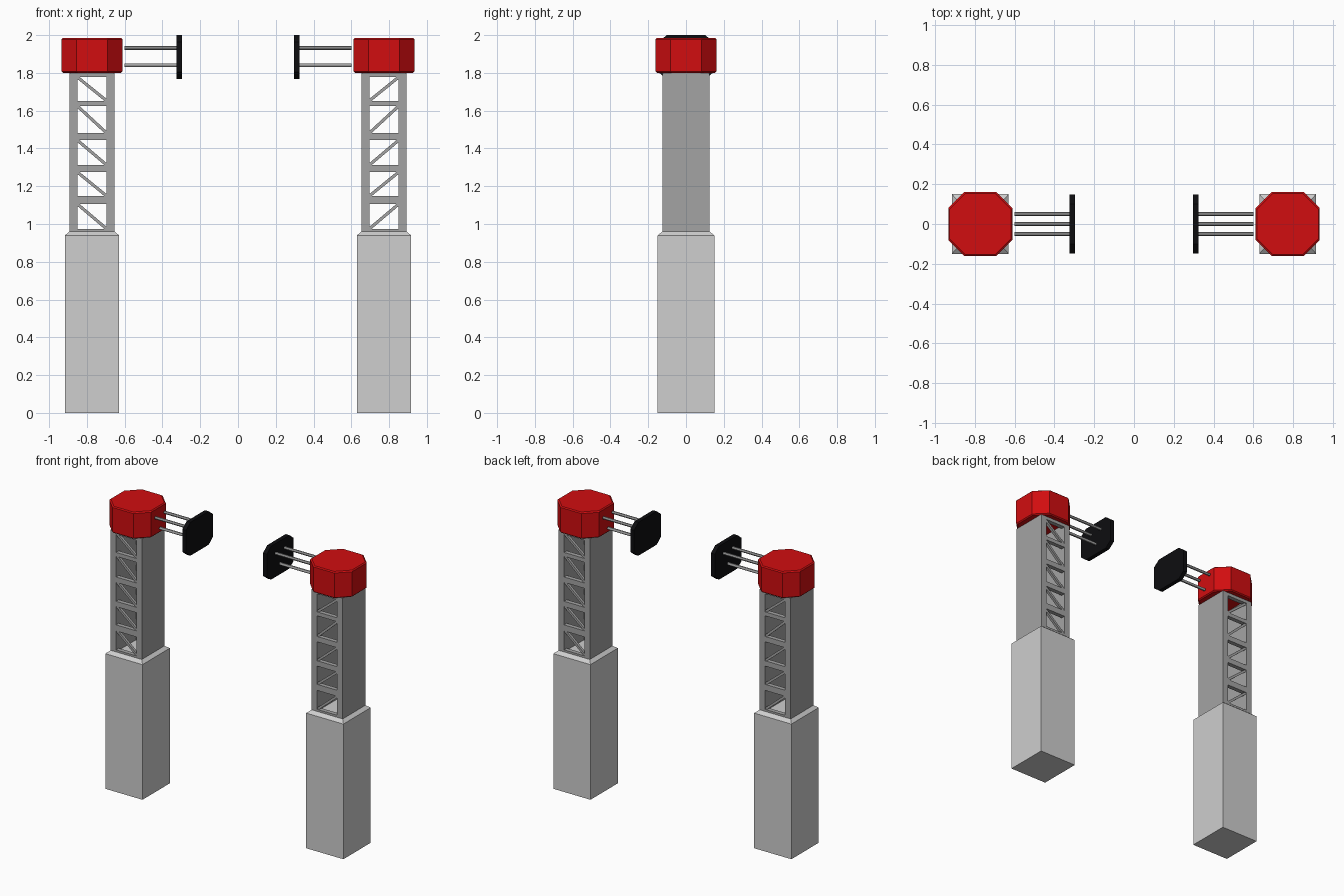
import bpy
import bmesh
import math
from mathutils import Matrix, Vector

default = bpy.data.objects.get("Cube")
if default:
    bpy.data.objects.remove(default, do_unlink=True)


def material(name, colour):
    mat = bpy.data.materials.new(name)
    mat.use_nodes = True
    mat.diffuse_color = (*colour, 1)
    mat.node_tree.nodes["Principled BSDF"].inputs["Base Color"].default_value = (*colour, 1)
    return mat


CONCRETE = material("light grey", (0.62, 0.62, 0.62))
STEEL = material("steel grey", (0.37, 0.37, 0.37))
RED = material("red", (0.64, 0.004, 0.005))
BLACK = material("black", (0.004, 0.004, 0.005))

CENTRE = 0.773           # tower axis
HALF_X, HALF_Y = 0.12, 0.125
POST = 0.042             # side wall thickness
BOTTOM, TOP = 0.96, 1.80


def finish(name, bm, mat):
    bmesh.ops.recalc_face_normals(bm, faces=bm.faces)
    mesh = bpy.data.meshes.new(name)
    bm.to_mesh(mesh)
    bm.free()
    mesh.materials.append(mat)
    obj = bpy.data.objects.new(name, mesh)
    bpy.context.collection.objects.link(obj)
    return obj


def add_box(bm, centre, size, tilt=0):
    mat = (Matrix.Translation(centre) @ Matrix.Rotation(tilt, 4, "Y")
           @ Matrix.Diagonal((*size, 1)))
    bmesh.ops.create_cube(bm, size=1, matrix=mat)


def outline(a, b, cut_a=0, cut_b=0):
    """Rectangle of half sizes a, b, with optional cut corners."""
    if not cut_a:
        return [(a, b), (-a, b), (-a, -b), (a, -b)]
    c, d = a - cut_a, b - cut_b
    return [(a, d), (c, b), (-c, b), (-a, d), (-a, -d), (-c, -b), (c, -b), (a, -d)]


def loft(name, mat, rings):
    """Skin a closed solid through rings of points."""
    bm = bmesh.new()
    loops = [[bm.verts.new(p) for p in ring] for ring in rings]
    for low, high in zip(loops, loops[1:]):
        for i in range(len(low)):
            j = (i + 1) % len(low)
            bm.faces.new((low[i], low[j], high[j], high[i]))
    bm.faces.new(loops[0])
    bm.faces.new(loops[-1])
    return finish(name, bm, mat)


def upright(x, z, points):
    return [(x + p, q, z) for p, q in points]


def build_tower(side, s):
    cx = s * CENTRE

    # Plinth with a chamfered top
    loft(side + "_plinth", CONCRETE, [
        upright(cx, 0, outline(0.143, 0.15)),
        upright(cx, 0.94, outline(0.143, 0.15)),
        upright(cx, BOTTOM, outline(HALF_X, HALF_Y))])

    # Solid side walls
    bm = bmesh.new()
    for k in (-1, 1):
        add_box(bm, (cx + k * (HALF_X - POST / 2), 0, (BOTTOM + TOP) / 2),
                (POST, 2 * HALF_Y, TOP - BOTTOM))
    finish(side + "_side_walls", bm, STEEL)

    # Open lattice on front and back: rails between windows, one brace in each
    windows = [(0.974, 1.106), (1.148, 1.275), (1.312, 1.444),
               (1.481, 1.625), (1.652, 1.778)]
    edges = [BOTTOM] + [z for w in windows for z in w] + [TOP]
    width = 2 * (HALF_X - POST)
    for face, k in (("front", -1), ("back", 1)):
        bm = bmesh.new()
        for low, high in zip(edges[::2], edges[1::2]):
            add_box(bm, (cx, k * (HALF_Y - 0.015), (low + high) / 2),
                    (width, 0.03, high - low))
        for low, high in windows:
            rise = high - low
            add_box(bm, (cx, k * (HALF_Y - 0.015), (low + high) / 2),
                    (math.hypot(width, rise), 0.018, 0.016),
                    -s * math.atan2(rise, width))
        finish(f"{side}_{face}_lattice", bm, STEEL)

    # Eight-sided cap with softened rims
    loft(side + "_cap", RED, [
        upright(cx, z, outline(r, r, 0.08, 0.08))
        for z, r in ((TOP, 0.154), (1.807, 0.161), (1.978, 0.161), (1.985, 0.154))])

    # Rods from the cap to the bumper plate
    bm = bmesh.new()
    start, end = 0.60, 0.32
    for y, z in ((-0.05, 1.932), (0.05, 1.932), (0, 1.841)):
        mat = (Matrix.Translation(Vector((s * (start + end) / 2, y, z)))
               @ Matrix.Rotation(math.pi / 2, 4, "Y"))
        bmesh.ops.create_cone(bm, cap_ends=True, segments=12, radius1=0.01,
                              radius2=0.01, depth=start - end, matrix=mat)
    finish(side + "_rods", bm, STEEL)
    bpy.context.view_layer.objects.active = bpy.data.objects[side + "_rods"]
    bpy.ops.object.select_all(action="DESELECT")
    bpy.data.objects[side + "_rods"].select_set(True)
    bpy.ops.object.shade_smooth_by_angle()

    # Bumper plate with cut corners
    loft(side + "_bumper_plate", BLACK, [
        [(s * x, y, 1.884 + z) for y, z in outline(0.148, 0.116, 0.047, 0.037)]
        for x in (0.296, 0.325)])


for side, s in (("left", 1), ("right", -1)):
    build_tower(side, s)
